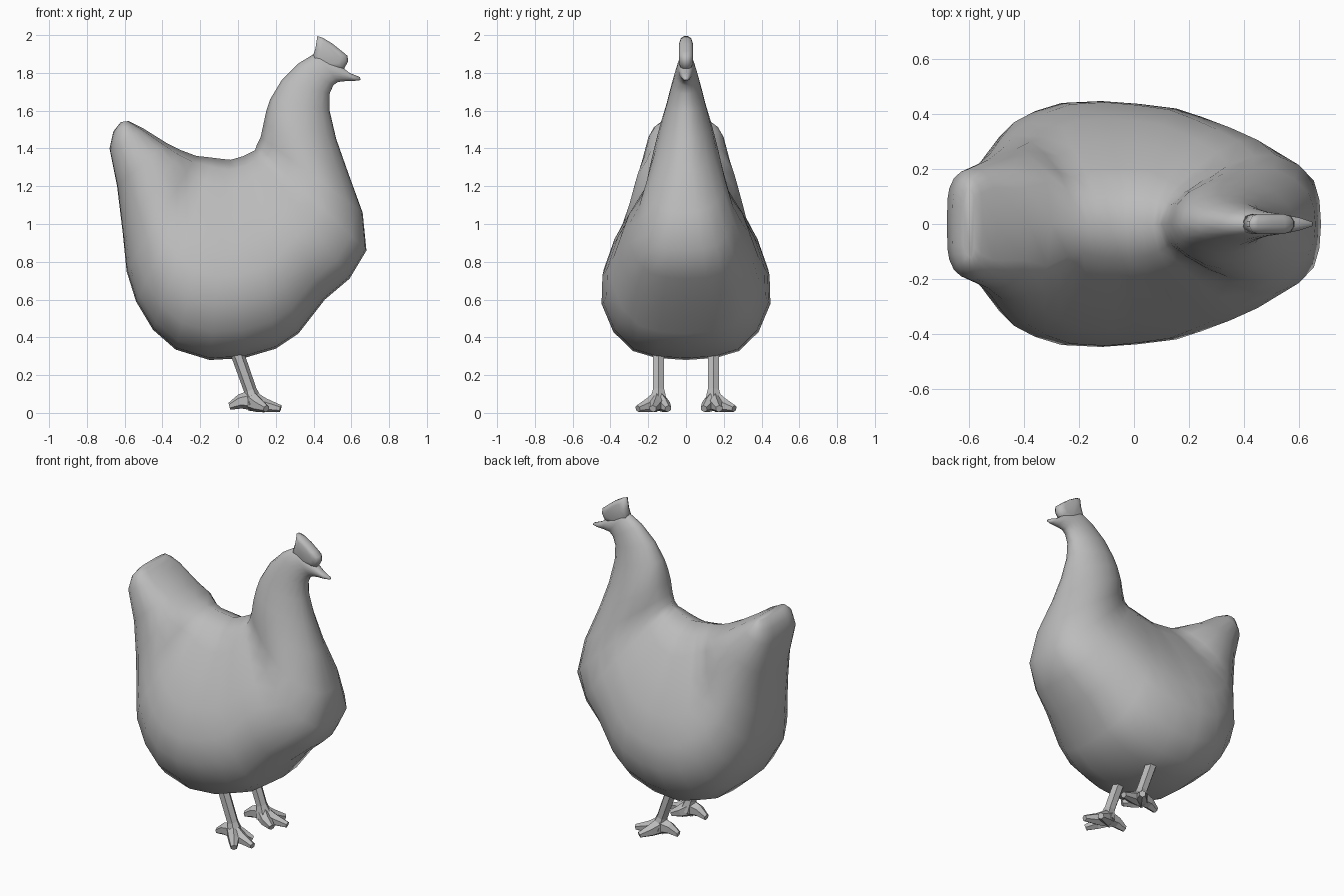
import bpy, bmesh, math
from mathutils import Vector

cube = bpy.data.objects.get("Cube")
if cube:
    bpy.data.objects.remove(cube, do_unlink=True)

grey = bpy.data.materials.new("plain grey")
grey.use_nodes = True
grey.diffuse_color = (0.5, 0.5, 0.5, 1)
grey.node_tree.nodes["Principled BSDF"].inputs["Base Color"].default_value = (0.5, 0.5, 0.5, 1)


def finish(name, bm, smooth):
    bmesh.ops.recalc_face_normals(bm, faces=bm.faces)
    mesh = bpy.data.meshes.new(name)
    bm.to_mesh(mesh)
    bm.free()
    mesh.materials.append(grey)
    obj = bpy.data.objects.new(name, mesh)
    bpy.context.collection.objects.link(obj)
    for p in mesh.polygons:
        p.use_smooth = smooth


def loft(bm, rings):
    loops = [[bm.verts.new(p) for p in ring] for ring in rings]
    n = len(loops[0])
    for a, b in zip(loops, loops[1:]):
        for i in range(n):
            j = (i + 1) % n
            bm.faces.new((a[i], a[j], b[j], b[i]))
    bm.faces.new(loops[0])
    bm.faces.new(loops[-1])


# Body: rings fan from the tail, round the belly and up the neck to the beak
# (back x, back z, outer x, outer z, half width, section style)
SECTIONS = [
    (-.58, 1.545, -.62, 1.54, .13, "box"), (-.55, 1.53, -.66, 1.49, .17, "box"),
    (-.5, 1.505, -.68, 1.4, .2, "box"), (-.38, 1.43, -.64, 1.2, .235, "soft"),
    (-.3, 1.39, -.61, .95, .275, "soft"), (-.22, 1.36, -.59, .75, .325, "mid"),
    (-.17, 1.355, -.54, .59, .37, "pear"), (-.13, 1.35, -.45, .44, .41, "pear"),
    (-.09, 1.345, -.33, .335, .44, "pear"), (-.04, 1.34, -.15, .28, .447, "pear"),
    (-.02, 1.345, .03, .29, .437, "pear"), (.03, 1.36, .2, .34, .42, "pear"),
    (.05, 1.37, .32, .42, .39, "pear"), (.07, 1.38, .46, .6, .35, "pear"),
    (.09, 1.39, .59, .71, .305, "pear"), (.1, 1.42, .68, .86, .25, "pear"),
    (.12, 1.46, .66, 1.06, .21, "mid"), (.135, 1.53, .58, 1.28, .165, "oval"),
    (.15, 1.6, .52, 1.45, .135, "oval"), (.17, 1.66, .485, 1.6, .105, "oval"),
    (.23, 1.76, .485, 1.69, .08, "oval"), (.32, 1.85, .505, 1.735, .06, "oval"),
    (.41, 1.905, .53, 1.752, .045, "oval"), (.535, 1.845, .575, 1.757, .033, "oval"),
    (.59, 1.8, .62, 1.758, .022, "oval"), (.645, 1.778, .65, 1.762, .008, "oval"),
]
STEPS = (0, .01, .045, .14, .28, .42, .58, .72, .86, .95, 1)
PEAR = (0, .35, .63, .86, 1, .99, .86, .67, .46, .28, 0)


def width(style, i):
    t = STEPS[i]
    oval = 2 * math.sqrt(max(t * (1 - t), 0))
    return {"oval": oval, "box": oval ** .5, "soft": oval ** .7,
            "pear": PEAR[i], "mid": (oval + PEAR[i]) / 2}[style]


rings = []
for px, pz, qx, qz, w, style in SECTIONS:
    back, outer = Vector((px, 0, pz)), Vector((qx, 0, qz))
    side = [outer.lerp(back, t) + Vector((0, w * width(style, i), 0))
            for i, t in enumerate(STEPS)]
    rings.append(side + [Vector((p.x, -p.y, p.z)) for p in side[-2:0:-1]])
bm = bmesh.new()
loft(bm, rings)
finish("body", bm, True)

# Comb: side outline, pinched towards both faces
OUTLINE = [(.39, 1.87), (.41, 1.93), (.42, 1.995), (.45, 1.985), (.5, 1.955), (.55, 1.915),
           (.58, 1.89), (.583, 1.86), (.56, 1.82), (.48, 1.81)]
mid = Vector((.49, 0, 1.9))
layers = []
for y, s in ((-.036, .6), (-.028, .87), (-.01, 1), (.01, 1), (.028, .87), (.036, .6)):
    layers.append([mid + (Vector((x, 0, z)) - mid) * s + Vector((0, y, 0)) for x, z in OUTLINE])
bm = bmesh.new()
loft(bm, layers)
finish("comb", bm, True)


def tube(bm, stations, sides=6):
    # Stations are (centre, half width, half height), lofted along one direction
    axis = (stations[-1][0] - stations[0][0]).normalized()
    ref = Vector((0, 0, 1)) if abs(axis.z) < .8 else Vector((1, 0, 0))
    across = axis.cross(ref).normalized()
    up = across.cross(axis)
    angles = [math.tau * (i + .5) / sides for i in range(sides)]
    loft(bm, [[c + across * w * math.cos(a) + up * h * math.sin(a) for a in angles]
              for c, w, h in stations])


# Legs and feet, mirrored across the body
for label, s in (("left", 1), ("right", -1)):
    def at(x, y, z):
        return Vector((x, s * y, z))

    bm = bmesh.new()
    tube(bm, [(at(-.02, .145, .36), .034, .036), (at(.065, .145, .12), .034, .034),
              (at(.085, .147, .05), .055, .05)])
    finish(label + "_leg", bm, False)

    bm = bmesh.new()
    for tip, knuckle in (((.225, .175, .022), (.14, .16, .04)),
                         ((.15, .255, .022), (.11, .2, .04)),
                         ((.17, .095, .022), (.12, .115, .04)),
                         ((-.045, .14, .035), (.01, .145, .06))):
        tube(bm, [(at(.07, .148, .065), .042, .055), (at(*knuckle), .034, .038),
                  (at(*tip), .02, .019)])
    finish(label + "_foot", bm, False)
